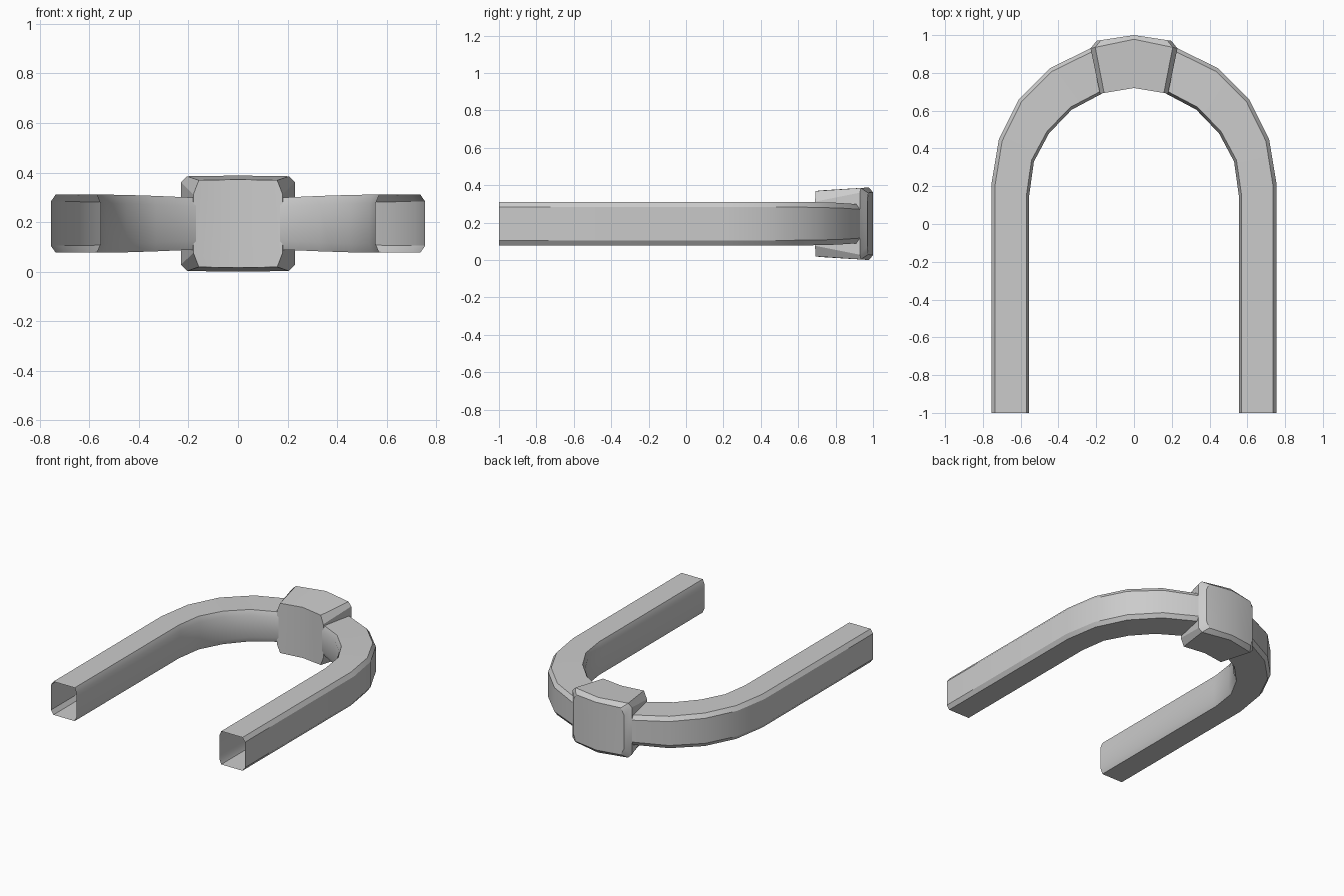
import bpy, bmesh
from mathutils import Vector

if "Cube" in bpy.data.objects:
    bpy.data.objects.remove(bpy.data.objects["Cube"])

CZ = 0.194  # mid height


def loft(name, rings, closed, cap=False):
    """Skin rings of points for the right half, then mirror across x."""
    bm = bmesh.new()
    vr = [[bm.verts.new(p) for p in r] for r in rings]
    n = len(vr[0])
    for a, b in zip(vr, vr[1:]):
        for k in range(n if closed else n - 1):
            j = (k + 1) % n
            bm.faces.new((a[k], a[j], b[j], b[k]))
    if cap:
        bm.faces.new(vr[0])
        bm.faces.new(vr[-1][::-1])
    bmesh.ops.recalc_face_normals(bm, faces=bm.faces[:])
    me = bpy.data.meshes.new(name)
    bm.to_mesh(me)
    bm.free()
    ob = bpy.data.objects.new(name, me)
    bpy.context.collection.objects.link(ob)
    ob.modifiers.new("mirror", 'MIRROR')
    bpy.ops.object.select_all(action='DESELECT')
    ob.select_set(True)
    bpy.context.view_layer.objects.active = ob
    bpy.ops.object.modifier_apply(modifier="mirror")
    bpy.ops.object.shade_smooth_by_angle(angle=0.5)
    return ob


# Arch frame: chamfered hollow section between outer and inner outline
stations = [  # outer xy, inner xy, half height
    ((.755, -1), (.555, -1), .117),
    ((.755, .21), (.555, .15), .117),
    ((.715, .45), (.53, .33), .117),
    ((.61, .66), (.45, .48), .116),
    ((.445, .825), (.33, .605), .112),
    ((.23, .93), (.17, .69), .105),
]
rings = []
for o, i, h in stations:
    o, i = Vector(o), Vector(i)
    d = (i - o).normalized()
    a, b = o + d * .02, i - d * .015
    section = [(o, h - .028), (a, h), (b, h), (i, h - .036)]
    section += [(p, -z) for p, z in reversed(section)]
    rings.append([(p.x, p.y, CZ + z) for p, z in section])
# Both arms meet the keystone's sides
loft("arch_frame", rings, True)

# Keystone: tapered block with chamfered corners and bevelled outer rim
rings = []
for hw, hz, y, ymid, cx, cz in [(.18, .178, .69, .72, .022, .06),
                                (.23, .194, .93, .978, .025, .028),
                                (.197, .168, .97, 1.0, .022, .05)]:
    yc = y + (ymid - y) * cx / hw
    half = [(0, ymid, hz), (hw - cx, yc, hz - .003), (hw, y, hz - cz)]
    half += [(x, yy, -z) for x, yy, z in reversed(half)]
    rings.append([(x, yy, CZ + z) for x, yy, z in half])
loft("keystone", rings, False, cap=True)
